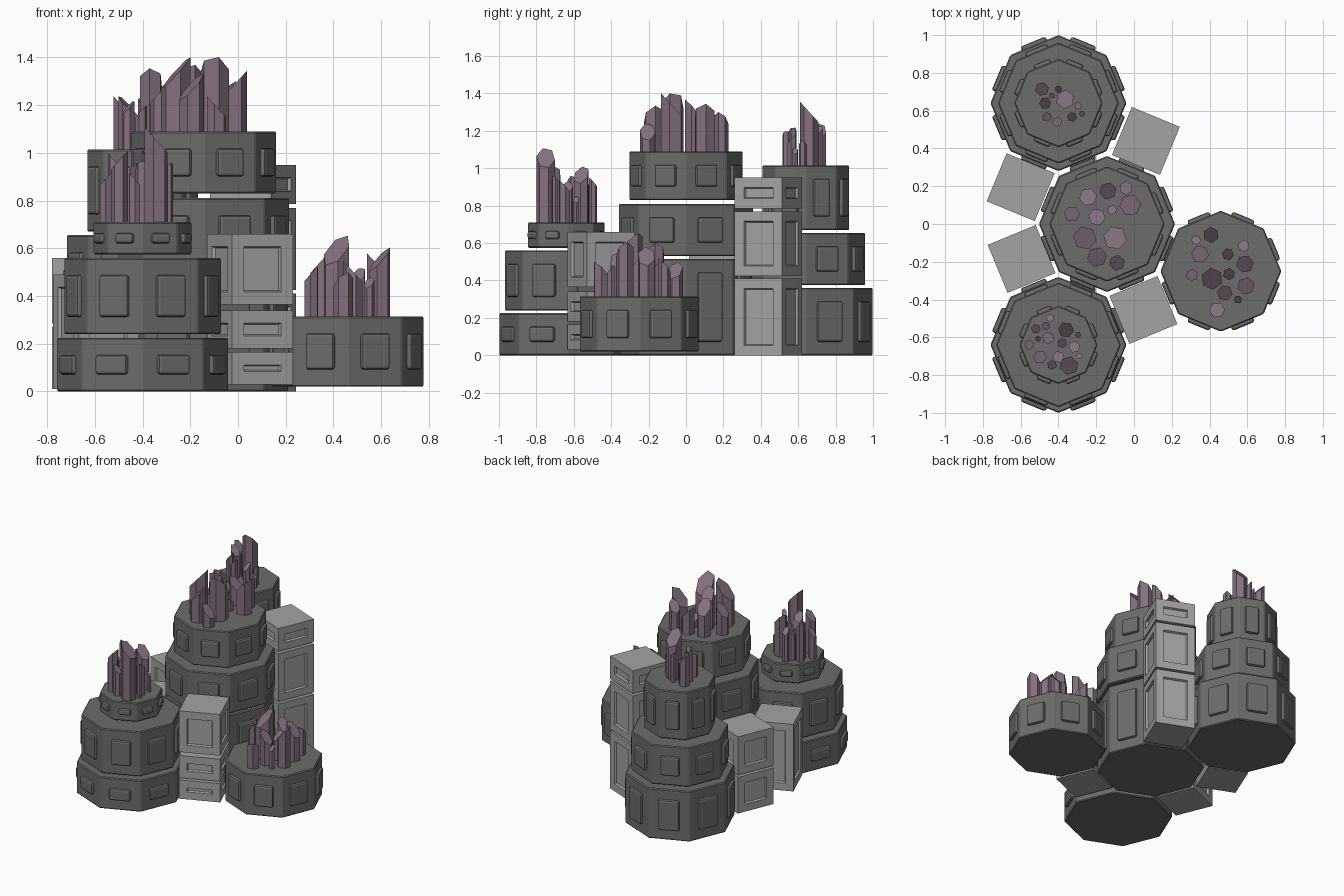
import bpy, bmesh, math, random
from mathutils import Matrix, Vector

random.seed(4)


def material(name, rgb):
    m = bpy.data.materials.new(name)
    m.diffuse_color = (*rgb, 1)
    return m


DARK = material("dark_grey_stone", (0.15, 0.15, 0.15))
LIGHT = material("light_grey_stone", (0.37, 0.37, 0.37))
MAUVE = material("mauve_crystal", (0.235, 0.165, 0.215))


def finish(bm, name, mat):
    bmesh.ops.recalc_face_normals(bm, faces=bm.faces[:])
    me = bpy.data.meshes.new(name)
    bm.to_mesh(me)
    bm.free()
    me.materials.append(mat)
    ob = bpy.data.objects.new(name, me)
    bpy.context.collection.objects.link(ob)


def bevel(bm, verts, width, segments=1):
    edges = list({e for v in verts for e in v.link_edges})
    bmesh.ops.bevel(bm, geom=edges, offset=width, segments=segments,
                    profile=0.5, affect='EDGES', clamp_overlap=True)


# Octagonal drum with one raised rounded panel per side
def tier(name, cx, cy, r, z0, z1):
    bm = bmesh.new()
    h, zc = z1 - z0, (z0 + z1) / 2
    drum = bmesh.ops.create_cone(bm, cap_ends=True, segments=8, radius1=r, radius2=r, depth=h,
                                 matrix=Matrix.Translation((cx, cy, zc)))
    bevel(bm, drum["verts"], 0.006)
    apothem = r * math.cos(math.pi / 8)
    width = 2 * r * math.sin(math.pi / 8) * 0.52
    height = h - 2 * min(0.072, h * 0.34)
    for k in range(8):
        mat = (Matrix.Translation((cx, cy, zc)) @ Matrix.Rotation(math.radians(22.5 + 45 * k), 4, 'Z')
               @ Matrix.Translation((apothem, 0, 0)) @ Matrix.Diagonal((0.04, width, height, 1)))
        panel = bmesh.ops.create_cube(bm, size=1, matrix=mat)
        bevel(bm, panel["verts"], 0.012, 2)
    finish(bm, name, DARK)


# Square block with a recessed panel on each side
def block(name, cx, cy, angle, z0, z1):
    bm = bmesh.new()
    mat = (Matrix.Translation((cx, cy, (z0 + z1) / 2)) @ Matrix.Rotation(math.radians(angle), 4, 'Z')
           @ Matrix.Diagonal((0.275, 0.275, z1 - z0, 1)))
    bmesh.ops.create_cube(bm, size=1, matrix=mat)
    bm.normal_update()
    sides = [f for f in bm.faces if abs(f.normal.z) < 0.5]
    bmesh.ops.inset_individual(bm, faces=sides, thickness=0.053, use_even_offset=True)
    bmesh.ops.inset_individual(bm, faces=sides, thickness=0.006, depth=-0.014, use_even_offset=True)
    finish(bm, name, LIGHT)


# Hexagonal prisms, each cut off by a slanted plane (x, y, radius, peak, downhill angle)
def crystals(name, base, rows):
    bm = bmesh.new()
    for i, (x, y, r, peak, *rest) in enumerate(rows):
        a = math.radians(rest[0] if rest else (100, 170, 135, 240)[i % 4])
        down = Vector((math.cos(a), math.sin(a)))
        turn = random.uniform(0, math.pi / 3)
        ring = [Vector((math.cos(turn + k * math.pi / 3), math.sin(turn + k * math.pi / 3))) * r
                for k in range(6)]
        low = [bm.verts.new((x + p.x, y + p.y, base - 0.01)) for p in ring]
        top = [bm.verts.new((x + p.x, y + p.y, max(base + 0.02, peak - 1.1 * (p.dot(down) + r))))
               for p in ring]
        bm.faces.new(low[::-1])
        bm.faces.new(top)
        for k in range(6):
            n = (k + 1) % 6
            bm.faces.new((low[k], low[n], top[n], top[k]))
    finish(bm, name, MAUVE)


# Towers: centre, then radius, bottom and top of each tier
towers = {
    "back_tower": (-0.40, 0.64, [(0.36, 0, 0.36), (0.32, 0.375, 0.655), (0.234, 0.67, 1.015)]),
    "centre_tower": (-0.143, 0, [(0.355, 0, 0.515), (0.36, 0.53, 0.81), (0.305, 0.83, 1.09)]),
    "front_tower": (-0.40, -0.64, [(0.36, 0, 0.225), (0.33, 0.24, 0.56), (0.207, 0.575, 0.71)]),
    "right_tower": (0.46, -0.25, [(0.32, 0.02, 0.315)]),
}
for name, (cx, cy, tiers) in towers.items():
    for i, (r, z0, z1) in enumerate(tiers):
        tier(f"{name}_tier_{i + 1}", cx, cy, r, z0, z1)

# Block stacks: centre, turn, then bottom and top of each block
stacks = {
    "back_stack": (0.063, 0.44, -22.5, [(0, 0.41), (0.425, 0.77), (0.785, 0.95)]),
    "left_back_stack": (-0.60, 0.195, -22.5, [(0.01, 0.27), (0.285, 0.56)]),
    "left_front_stack": (-0.595, -0.185, 22.5, [(0.01, 0.49)]),
    "front_stack": (0.05, -0.455, 22.5, [(0.03, 0.165), (0.18, 0.34), (0.365, 0.66)]),
}
for name, (cx, cy, angle, blocks) in stacks.items():
    for i, (z0, z1) in enumerate(blocks):
        block(f"{name}_block_{i + 1}", cx, cy, angle, z0, z1)

# Crystal clusters on the tower tops
crystals("back_crystals", 1.015, [
    (-0.487, 0.714, 0.037, 1.24, 0), (-0.40, 0.714, 0.02, 1.23, -30), (-0.365, 0.66, 0.05, 1.355, 90),
    (-0.434, 0.68, 0.016, 1.19, 0), (-0.47, 0.64, 0.032, 1.24, -20), (-0.296, 0.625, 0.02, 1.15),
    (-0.275, 0.583, 0.016, 1.11, 0), (-0.328, 0.567, 0.026, 1.18), (-0.46, 0.567, 0.026, 1.22, 200),
    (-0.407, 0.54, 0.026, 1.20)])
crystals("centre_crystals", 1.09, [
    (-0.042, 0.19, 0.037, 1.30, 150), (-0.138, 0.175, 0.046, 1.28, 0), (-0.243, 0.143, 0.048, 1.34, 100),
    (-0.02, 0.10, 0.058, 1.345, 180), (-0.116, 0.074, 0.026, 1.18), (-0.328, 0.053, 0.042, 1.30, 180),
    (-0.196, 0.037, 0.046, 1.37, 100), (-0.26, -0.074, 0.063, 1.405, 190), (-0.10, -0.074, 0.063, 1.405, 90),
    (-0.196, -0.175, 0.053, 1.335, 200), (-0.09, -0.206, 0.042, 1.24, 0)])
crystals("front_crystals", 0.71, [
    (-0.444, -0.497, 0.022, 0.95), (-0.466, -0.54, 0.022, 0.93, 200), (-0.52, -0.555, 0.026, 1.0, 0),
    (-0.36, -0.56, 0.042, 1.01, -20), (-0.296, -0.587, 0.016, 0.85, 0), (-0.455, -0.603, 0.032, 0.96),
    (-0.38, -0.63, 0.026, 0.93, 0), (-0.508, -0.608, 0.016, 0.92), (-0.317, -0.65, 0.032, 0.94),
    (-0.555, -0.64, 0.026, 0.92, 180), (-0.29, -0.70, 0.017, 0.96), (-0.497, -0.704, 0.036, 1.01, 180),
    (-0.40, -0.704, 0.032, 0.97), (-0.434, -0.746, 0.026, 0.92, 0), (-0.344, -0.75, 0.05, 1.11, 0)])
crystals("right_crystals", 0.315, [
    (0.328, -0.085, 0.026, 0.46), (0.407, -0.058, 0.042, 0.50, -20), (0.35, -0.16, 0.047, 0.60, 180),
    (0.497, -0.16, 0.032, 0.50), (0.582, -0.116, 0.032, 0.52), (0.307, -0.27, 0.032, 0.53, 180),
    (0.413, -0.29, 0.058, 0.655, 230), (0.503, -0.265, 0.032, 0.52), (0.587, -0.212, 0.047, 0.58, 0),
    (0.593, -0.328, 0.047, 0.605, 200), (0.481, -0.365, 0.042, 0.55, 0), (0.55, -0.40, 0.022, 0.48),
    (0.44, -0.455, 0.042, 0.50, 120)])
